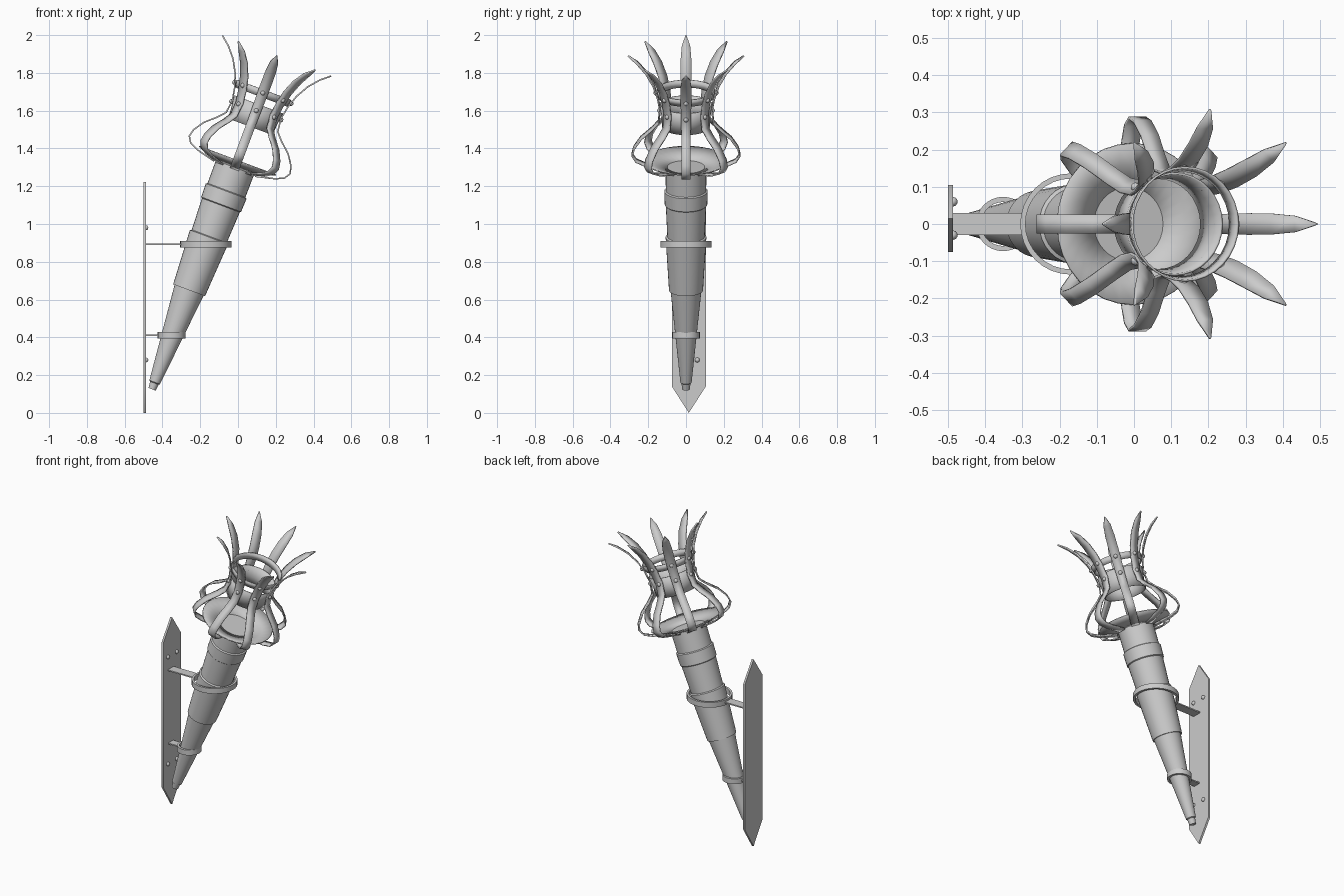
import bpy, bmesh, math
from mathutils import Matrix, Vector

if "Cube" in bpy.data.objects:
    bpy.data.objects.remove(bpy.data.objects["Cube"])

# Tilted frame of the torch: local z runs up the shaft
TILT = Matrix.Translation((-0.455, 0, 0.125)) @ Matrix.Rotation(math.radians(20.5), 4, 'Y')


def finish(name, bm, matrix=Matrix(), thick=0, offset=0):
    bmesh.ops.recalc_face_normals(bm, faces=bm.faces)
    me = bpy.data.meshes.new(name)
    bm.to_mesh(me)
    bm.free()
    ob = bpy.data.objects.new(name, me)
    bpy.context.collection.objects.link(ob)
    ob.matrix_world = matrix
    if thick:
        m = ob.modifiers.new("thickness", 'SOLIDIFY')
        m.thickness = thick
        m.offset = offset
    bpy.ops.object.select_all(action='DESELECT')
    ob.select_set(True)
    bpy.context.view_layer.objects.active = ob
    bpy.ops.object.shade_smooth_by_angle(angle=math.radians(35))
    return ob


def lathe(name, profile, matrix, n=32, thick=0, closed=False):
    """Revolve (radius, height) points around local z."""
    bm = bmesh.new()
    rings = []
    for r, z in profile:
        if r == 0:
            rings.append([bm.verts.new((0, 0, z))] * n)
        else:
            rings.append([bm.verts.new((r * math.cos(2 * math.pi * i / n),
                                        r * math.sin(2 * math.pi * i / n), z)) for i in range(n)])
    pairs = list(zip(rings, rings[1:]))
    if closed:
        pairs.append((rings[-1], rings[0]))
    for a, b in pairs:
        for i in range(n):
            j = (i + 1) % n
            bm.faces.new(dict.fromkeys((a[i], a[j], b[j], b[i])))
    return finish(name, bm, matrix, thick)


def band(name, r, h, t, matrix):
    lathe(name, [(r - t, -h / 2), (r, -h / 2), (r, h / 2), (r - t, h / 2)], matrix, closed=True)


def box(name, lo, hi):
    bm = bmesh.new()
    bmesh.ops.create_cube(bm, size=1)
    for v in bm.verts:
        v.co = Vector([(l + h) / 2 + c * (h - l) for l, h, c in zip(lo, hi, v.co)])
    finish(name, bm)


def rivets(name, points, r, matrix=Matrix()):
    bm = bmesh.new()
    for p in points:
        bmesh.ops.create_uvsphere(bm, u_segments=10, v_segments=6, radius=r,
                                  matrix=Matrix.Translation(p))
    finish(name, bm, matrix)


# Stepped tapering shaft
lathe("shaft", [(0, 0), (0.02, 0), (0.024, 0.035), (0.03, 0.04), (0.082, 0.56), (0.09, 0.56),
                (0.108, 0.86), (0.099, 0.865), (0.107, 1.04), (0.113, 1.045), (0.115, 1.12),
                (0.107, 1.125), (0.108, 1.256), (0, 1.256)], TILT)

# Shallow dish on top of the shaft
lathe("dish", [(0.1, 1.254), (0.16, 1.270), (0.217, 1.292)], TILT, thick=0.006)

# Open cup and upper hoop held by the straps
lathe("cup", [(0.124, 1.484), (0.126, 1.54), (0.136, 1.61)], TILT, thick=0.006)
lathe("upper_hoop", [(0.144, 1.652), (0.152, 1.692)], TILT, thick=0.006)

# Eight bent straps ending in leaf points: (height, radius, half width)
path = [(1.247, 0.115, .025), (1.26, 0.17, .025), (1.272, 0.22, .025), (1.293, 0.265, .025),
        (1.325, 0.285, .025), (1.365, 0.275, .025), (1.42, 0.238, .025), (1.47, 0.182, .025),
        (1.51, 0.146, .025), (1.58, 0.137, .026), (1.65, 0.150, .028), (1.72, 0.173, .029),
        (1.79, 0.212, .028), (1.845, 0.259, .022), (1.885, 0.307, .002)]
for k in range(8):
    bm = bmesh.new()
    rows = [(bm.verts.new((r, -w, s)), bm.verts.new((r, w, s))) for s, r, w in path]
    for a, b in zip(rows, rows[1:]):
        bm.faces.new((a[0], a[1], b[1], b[0]))
    finish(f"strap_{k + 1}", bm, TILT @ Matrix.Rotation(k * math.pi / 4, 4, 'Z'), 0.008)

# Rivets through the straps at the cup and the hoop
rivets("strap_rivets", [(r * math.cos(k * math.pi / 4), r * math.sin(k * math.pi / 4), s)
                        for k in range(8) for r, s in ((0.140, 1.575), (0.160, 1.675))],
       0.013, TILT)

# Pointed wall plate with rivets
bm = bmesh.new()
outline = [(0.015, 0), (0.105, 0.14), (0.105, 1.09), (0.015, 1.222), (-0.075, 1.09), (-0.075, 0.14)]
face = bm.faces.new([bm.verts.new((-0.5, y, z)) for y, z in outline])
ext = bmesh.ops.extrude_face_region(bm, geom=[face])
bmesh.ops.translate(bm, vec=(0.013, 0, 0),
                    verts=[v for v in ext["geom"] if isinstance(v, bmesh.types.BMVert)])
finish("wall_plate", bm)
rivets("plate_rivets", [(-0.487, y, z) for y in (-0.03, 0.06) for z in (0.28, 0.98)], 0.013)

# Level holding rings and their flat arms
for label, x, z, r, w in (("upper", -0.170, 0.892, 0.136, 0.03), ("lower", -0.352, 0.411, 0.073, 0.025)):
    band(f"{label}_ring", r, 0.034, 0.014, Matrix.Translation((x, 0, z)))
    box(f"{label}_arm", (-0.49, -w, z - 0.004), (x - r + 0.012, w, z + 0.004))
